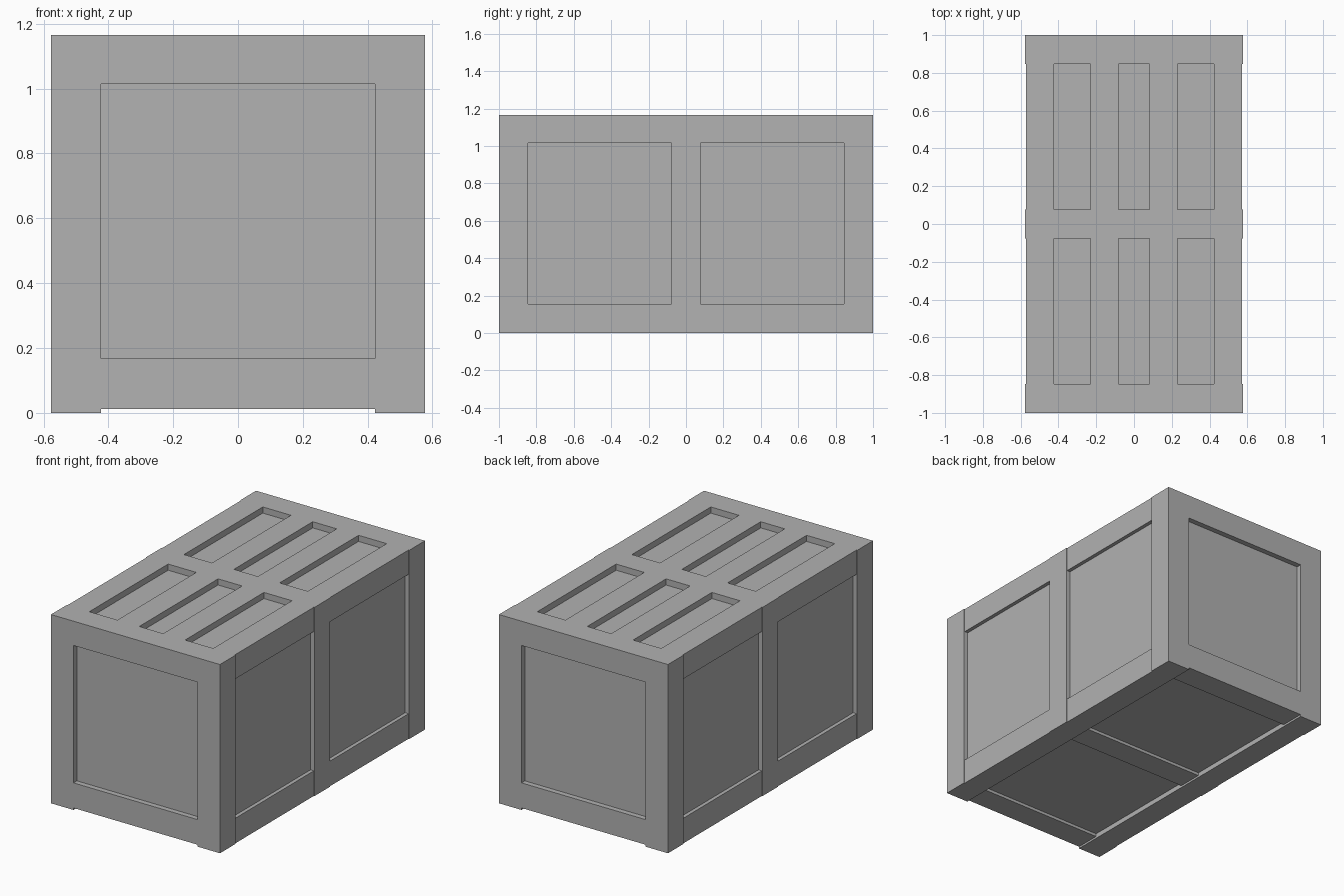
import bpy
import bmesh

cube = bpy.data.objects.get("Cube")
if cube:
    bpy.data.objects.remove(cube, do_unlink=True)

grey = bpy.data.materials.new("crate grey")
grey.use_nodes = True
colour = (0.445, 0.445, 0.445, 1)
grey.diffuse_color = colour
grey.node_tree.nodes["Principled BSDF"].inputs["Base Color"].default_value = colour

W, L, H = 0.577, 1.0, 1.165   # half width, half length, height
T = 0.154                     # beam thickness
STEP = 0.005                  # side rails sit just behind the posts
IN_X, IN_Y = W - T, L - T     # inner faces of the corner posts
MID = 0.077                   # half width of the middle beams
TOP = H - 0.15                # underside of the top beams


def box(name, x, y, z):
    """Flat-faced box from (min, max) ranges."""
    bm = bmesh.new()
    bmesh.ops.create_cube(bm, size=1)
    for v in bm.verts:
        v.co = [r[0] if c < 0 else r[1] for c, r in zip(v.co, (x, y, z))]
    mesh = bpy.data.meshes.new(name)
    bm.to_mesh(mesh)
    bm.free()
    mesh.materials.append(grey)
    obj = bpy.data.objects.new(name, mesh)
    bpy.context.collection.objects.link(obj)


def side(s, a, b):
    """Range from a to b, mirrored for a negative side."""
    return tuple(sorted((s * a, s * b)))


# Recessed panels on all six sides
box("inner_panels", (-W + 0.028, W - 0.028), (-L + 0.033, L - 0.033), (0.03, H - 0.038))

for sx, xname in ((1, "left"), (-1, "right")):
    # Corner posts
    for sy, yname in ((-1, "front"), (1, "back")):
        box(f"{yname}_{xname}_post", side(sx, IN_X, W), side(sy, IN_Y, L), (0, H))
    # Middle post
    box(f"{xname}_middle_post", side(sx, IN_X, W - 0.001), (-MID, MID), (0, H))
    # Long rails in two bays
    for sy, yname in ((-1, "front"), (1, "back")):
        bay = side(sy, MID, IN_Y)
        box(f"{xname}_{yname}_bottom_rail", side(sx, IN_X, W - STEP), bay, (0, 0.155))
        box(f"{xname}_{yname}_top_rail", side(sx, IN_X, W - STEP), bay, (TOP, H))
        # Slats dividing the top openings
        box(f"{xname}_{yname}_top_slat", side(sx, 0.082, 0.231), bay, (TOP, H))

# End rails and middle cross beams
for name, y in (("front", (-L, -IN_Y)), ("middle", (-MID, MID)), ("back", (IN_Y, L))):
    box(f"{name}_bottom_cross_rail", (-IN_X, IN_X), y, (0.012, 0.167))
    box(f"{name}_top_cross_rail", (-IN_X, IN_X), y, (TOP, H))
